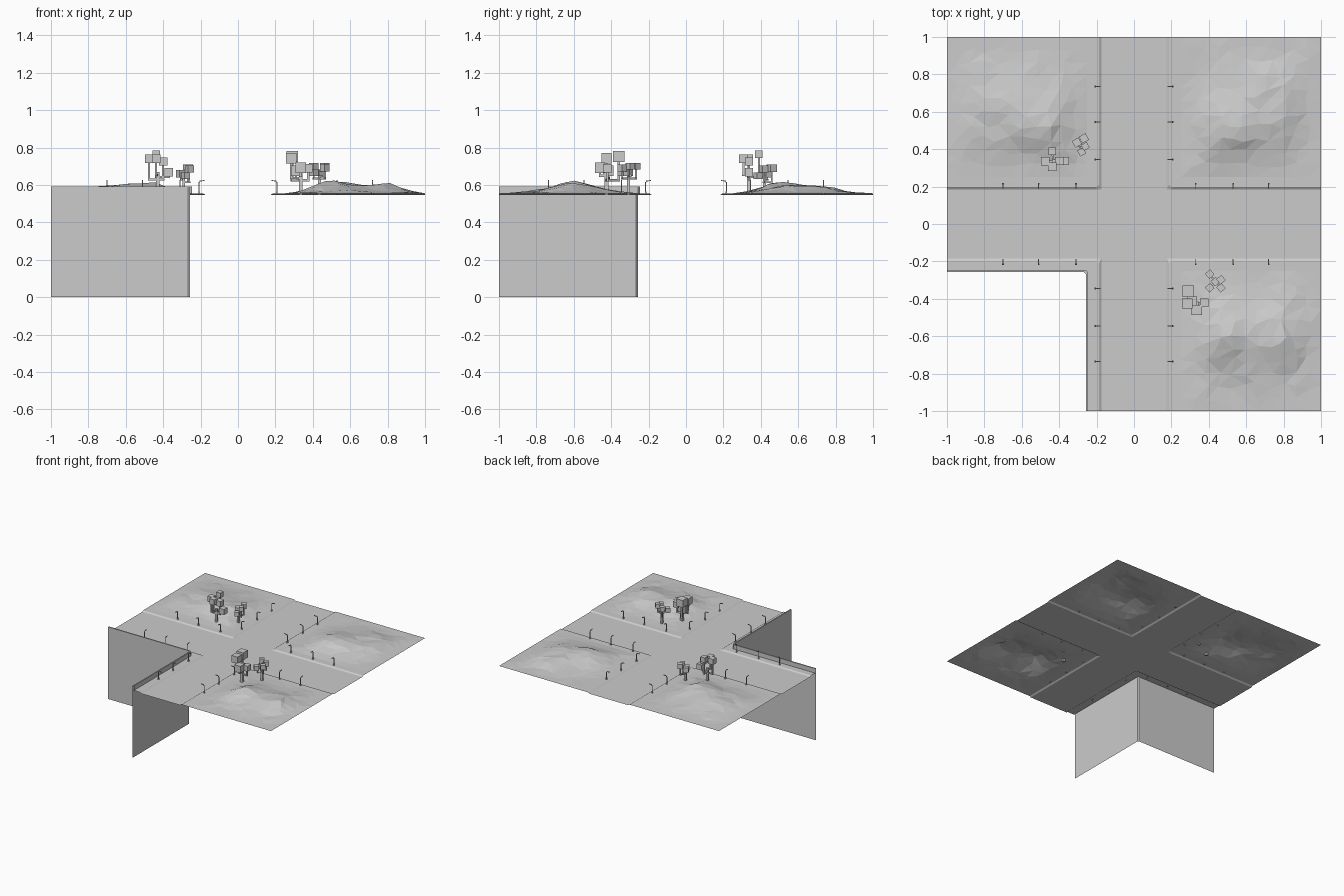
import bpy, bmesh, math, random
from mathutils import Vector, Matrix, noise

cube = bpy.data.objects.get("Cube")
if cube:
    bpy.data.objects.remove(cube)
random.seed(4)

ROAD, WALK = 0.547, 0.555      # road and pavement heights
INNER = 0.25                   # where pavement meets the land

grey = bpy.data.materials.new("plain grey")
grey.use_nodes = True
tone = (0.6, 0.6, 0.6, 1)
grey.diffuse_color = tone
grey.node_tree.nodes["Principled BSDF"].inputs["Base Color"].default_value = tone


def finish(name, bm):
    mesh = bpy.data.meshes.new(name)
    bm.to_mesh(mesh)
    bm.free()
    mesh.materials.append(grey)
    obj = bpy.data.objects.new(name, mesh)
    bpy.context.collection.objects.link(obj)
    return obj


def face_up(bm, points):
    f = bm.faces.new([bm.verts.new(p) for p in points])
    f.normal_update()
    if f.normal.z < 0:
        f.normal_flip()


def add_box(bm, centre, size, turn=0):
    m = Matrix.Translation(centre) @ Matrix.Rotation(turn, 4, 'Z') @ Matrix.Diagonal((*size, 1))
    bmesh.ops.create_cube(bm, size=1, matrix=m)


def add_bar(bm, a, b, width):
    a, b = Vector(a), Vector(b)
    d = b - a
    m = Matrix.Translation((a + b) / 2) @ d.to_track_quat('Z', 'Y').to_matrix().to_4x4()
    bmesh.ops.create_cube(bm, size=1, matrix=m @ Matrix.Diagonal((width, width, d.length + width, 1)))


# Crossing roads
bm = bmesh.new()
X, Y = 0.175, 0.185
face_up(bm, [(-1, -Y, ROAD), (1, -Y, ROAD), (1, Y, ROAD), (-1, Y, ROAD)])
for s in (-1, 1):
    face_up(bm, [(-X, s * Y, ROAD), (X, s * Y, ROAD), (X, s, ROAD), (-X, s, ROAD)])
finish("roads", bm)


# Pavement with sloped curbs and a ramped corner, one per quarter
def pavement(name, sx, sy):
    bm = bmesh.new()
    xr, yr = (X + 0.012), (Y + 0.012)
    c, a, b = (X, Y, ROAD), (X, 0.21, ROAD), (0.2, Y, ROAD)
    at, bt = (xr, 0.21, WALK), (0.2, yr, WALK)
    k = (INNER, INNER, WALK)
    for poly in ([c, b, bt, at], [c, at, a],
                 [b, (1, Y, ROAD), (1, yr, WALK), bt],
                 [a, at, (xr, 1, WALK), (X, 1, ROAD)],
                 [bt, (1, yr, WALK), (1, INNER, WALK), k], [at, bt, k],
                 [at, k, (INNER, 1, WALK), (xr, 1, WALK)]):
        face_up(bm, [(x * sx, y * sy, z) for x, y, z in poly])
    finish(name, bm)


# Rolling land: low-poly sheet shaped by a few hills (x, y, height, radius)
def land(name, sx, sy, hills):
    bm = bmesh.new()
    bmesh.ops.create_grid(bm, x_segments=11, y_segments=11, size=0.5)
    for v in bm.verts:
        u, w = v.co.x + 0.5, v.co.y + 0.5
        edge = min(u, w, 1 - u, 1 - w)
        if edge > 0.02:
            u += random.uniform(-0.025, 0.025)
            w += random.uniform(-0.025, 0.025)
        x, y = sx * (INNER + u * (1 - INNER)), sy * (INNER + w * (1 - INNER))
        h = sum(a * math.exp(-((x - hx) ** 2 + (y - hy) ** 2) / r ** 2) for hx, hy, a, r in hills)
        h += 0.012 * noise.noise(Vector((x * 7, y * 7, 3))) + random.uniform(0, 0.006)
        v.co = (x, y, WALK + max(h, 0) * min(1, max(edge, 0) * 4))
    bmesh.ops.triangulate(bm, faces=bm.faces[:])
    for f in bm.faces:
        f.normal_update()
        if f.normal.z < 0:
            f.normal_flip()
    finish(name, bm)


for side, sx in (("left", 1), ("right", -1)):
    for end, sy in (("front", -1), ("back", 1)):
        pavement(f"{end}_{side}_pavement", sx, sy)
land("front_left_land", 1, -1, [(0.48, -0.6, 0.055, 0.17), (0.8, -0.6, 0.05, 0.17)])
land("back_left_land", 1, 1, [(0.5, 0.5, 0.05, 0.2), (0.78, 0.65, 0.035, 0.2)])
land("back_right_land", -1, 1, [(-0.45, 0.55, 0.05, 0.2), (-0.78, 0.6, 0.03, 0.22)])

# Retaining wall and parapet around the open quarter, with a cut corner
bm = bmesh.new()
P, Q, TOP = -0.257, -0.267, 0.592
outer = [(-1, P), (Q, P), (P, Q), (P, -1)]
inner = [(-1, -0.247), (-0.257, -0.247), (-0.247, -0.257), (-0.247, -1)]
for (o1, o2, i1, i2) in zip(outer, outer[1:], inner, inner[1:]):
    for quad in ([(*o1, 0), (*o2, 0), (*o2, TOP), (*o1, TOP)],
                 [(*o1, TOP), (*o2, TOP), (*i2, TOP), (*i1, TOP)],
                 [(*i1, TOP), (*i2, TOP), (*i2, WALK), (*i1, WALK)]):
        bm.faces.new([bm.verts.new(p) for p in quad])
bmesh.ops.remove_doubles(bm, verts=bm.verts[:], dist=0.0001)
finish("retaining_wall", bm)


# Street lamps: post, short bend, and an arm reaching over the road
def lamp(name, x, y, dx, dy):
    bm = bmesh.new()
    def at(reach, z):
        return (x + dx * reach, y + dy * reach, z)
    add_bar(bm, at(0, 0.55), at(0, 0.612), 0.005)
    add_bar(bm, at(0, 0.612), at(0.006, 0.621), 0.004)
    add_bar(bm, at(0.006, 0.621), at(0.026, 0.623), 0.005)
    add_box(bm, at(0, 0.557), (0.009, 0.009, 0.014))
    finish(name, bm)


for i, d in enumerate((0.33, 0.53, 0.72)):
    for s in (-1, 1):
        tag = f"{i + 1}_{'left' if s > 0 else 'right'}"
        for t in (-1, 1):
            end = "back" if t > 0 else "front"
            lamp(f"{end}_road_lamp_{tag}", s * 0.208, t * (d + 0.015), -s, 0)
            across = d if s > 0 else d - 0.02
            lamp(f"{end}_side_lamp_{tag}", s * across, t * 0.216, 0, -t)


# Trees: square trunk, right-angled branches, cube foliage (dx, dy, z, size)
def tree(name, x, y, fork, turn, thick, blocks):
    bm = bmesh.new()
    add_bar(bm, (x, y, WALK), (x, y, fork + 0.03), thick)
    for i, (dx, dy, z, size) in enumerate(blocks):
        h = fork + 0.012 * (i % 3)
        px, py = x + dx, y + dy
        add_bar(bm, (x, y, h), (px, py, h), thick * 0.6)
        add_bar(bm, (px, py, h), (px, py, z), thick * 0.6)
        add_box(bm, (px, py, z), (size,) * 3, turn)
    finish(name, bm)


tree("back_tree_large", -0.43, 0.335, 0.63, 0, 0.018,
     [(-0.045, 0, 0.74, 0.045), (-0.008, 0.055, 0.765, 0.04), (-0.008, -0.028, 0.74, 0.045),
      (0.03, 0.002, 0.725, 0.045), (0.06, 0.002, 0.668, 0.045)])
tree("back_tree_small", -0.29, 0.42, 0.615, math.radians(30), 0.014,
     [(0.022, 0.038, 0.69, 0.04), (-0.015, 0.015, 0.66, 0.04), (0.01, -0.035, 0.65, 0.035),
      (0.03, -0.005, 0.685, 0.035)])
tree("front_tree_large", 0.335, -0.425, 0.625, 0, 0.02,
     [(-0.045, 0.065, 0.752, 0.06), (-0.05, 0, 0.742, 0.055), (0, -0.035, 0.692, 0.055),
      (0.04, 0.005, 0.69, 0.045), (-0.025, 0.01, 0.675, 0.055)])
tree("front_tree_small", 0.435, -0.308, 0.635, math.radians(40), 0.016,
     [(-0.03, 0.04, 0.70, 0.036), (0.03, 0.01, 0.70, 0.036), (-0.03, -0.033, 0.665, 0.036),
      (0.03, -0.033, 0.69, 0.036), (0, 0, 0.665, 0.036)])
